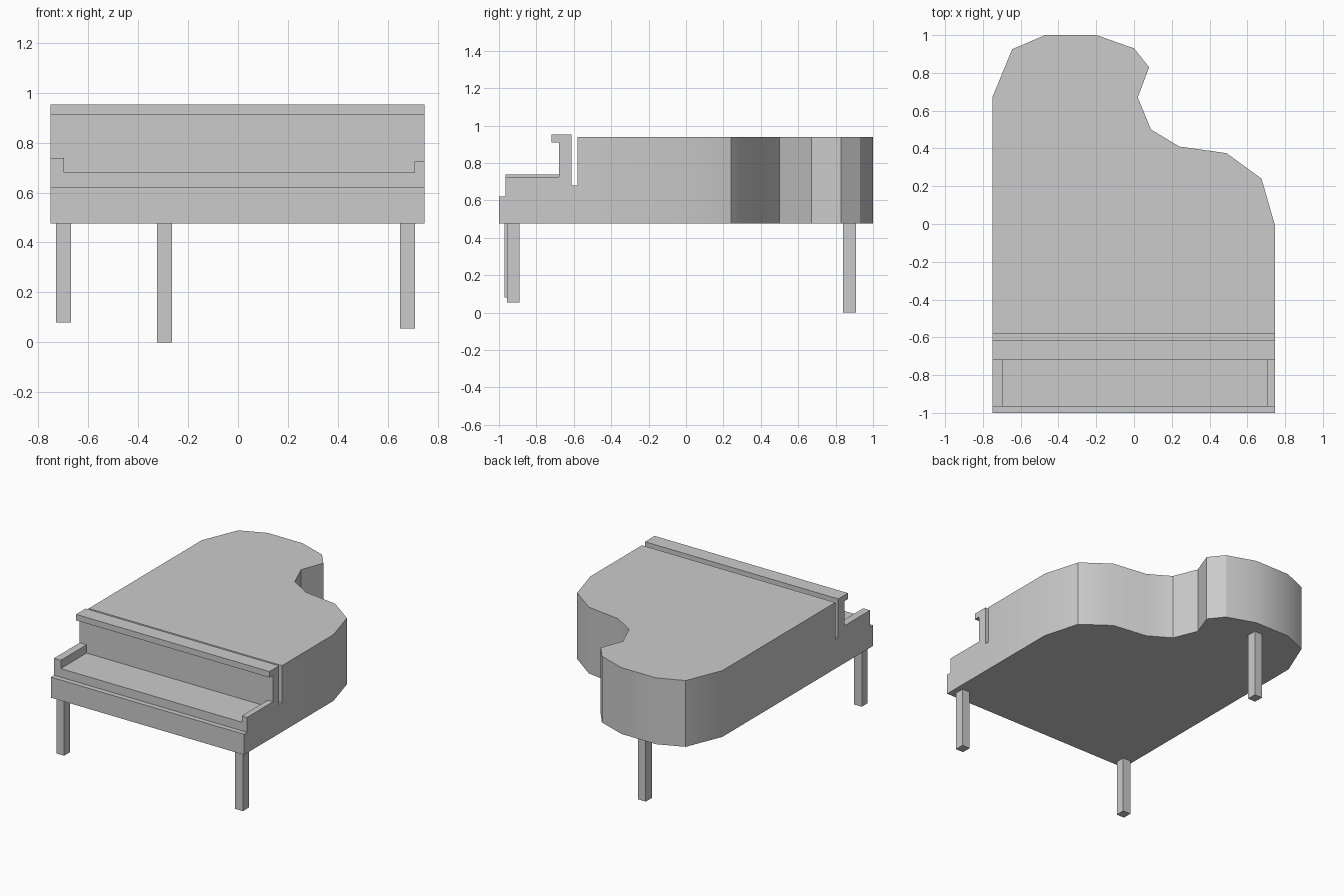
import bpy, bmesh, math
from mathutils import Vector

cube = bpy.data.objects.get("Cube")
if cube:
    bpy.data.objects.remove(cube, do_unlink=True)

# Single flat colour
grey = bpy.data.materials.new("plain_grey")
grey.use_nodes = True
colour = (0.6, 0.6, 0.6, 1)
grey.diffuse_color = colour
grey.node_tree.nodes["Principled BSDF"].inputs["Base Color"].default_value = colour


def prism(name, points, offset):
    """Extrude a closed 3D outline along offset into a solid."""
    bm = bmesh.new()
    face = bm.faces.new([bm.verts.new(p) for p in points])
    ext = bmesh.ops.extrude_face_region(bm, geom=[face], use_keep_orig=True)
    moved = [v for v in ext["geom"] if isinstance(v, bmesh.types.BMVert)]
    bmesh.ops.translate(bm, verts=moved, vec=Vector(offset))
    bmesh.ops.recalc_face_normals(bm, faces=bm.faces)
    mesh = bpy.data.meshes.new(name)
    bm.to_mesh(mesh)
    bm.free()
    mesh.materials.append(grey)
    mesh.shade_smooth()
    mesh.set_sharp_from_angle(angle=math.radians(30))
    obj = bpy.data.objects.new(name, mesh)
    bpy.context.collection.objects.link(obj)
    return obj


def box(name, x0, x1, y0, y1, z0, z1):
    base = [(x0, y0, z0), (x1, y0, z0), (x1, y1, z0), (x0, y1, z0)]
    return prism(name, base, (0, 0, z1 - z0))


LEFT, RIGHT = 0.747, -0.75      # side planes of the case
BOTTOM, TOP = 0.476, 0.94       # height range of the case
SPLIT = -0.58                   # where the body meets the keyboard part

# Curved body with closed lid
outline = [(RIGHT, SPLIT), (LEFT, SPLIT), (LEFT, -0.01), (0.675, 0.24),
           (0.49, 0.375), (0.24, 0.41), (0.09, 0.5), (0.02, 0.67),
           (0.08, 0.83), (0.0, 0.93), (-0.2, 1), (-0.47, 1),
           (-0.645, 0.925), (RIGHT, 0.67)]
prism("body", [(x, y, BOTTOM) for x, y in outline], (0, 0, TOP - BOTTOM))

# Keyboard shelf, upright fallboard and its lip, as one side profile
profile = [(-1, BOTTOM), (-1, 0.62), (-0.965, 0.62), (-0.965, 0.68),
           (-0.68, 0.68), (-0.68, 0.91), (-0.72, 0.91), (-0.72, 0.952),
           (-0.613, 0.952), (-0.613, 0.68), (SPLIT, 0.68), (SPLIT, BOTTOM)]
prism("keyboard_case", [(RIGHT, y, z) for y, z in profile], (LEFT - RIGHT, 0, 0))

# Cheek blocks at both ends of the keyboard
box("right_cheek", RIGHT, -0.697, -0.965, -0.68, 0.68, 0.738)
box("left_cheek", 0.706, LEFT, -0.965, -0.68, 0.68, 0.725)

# Legs
box("front_right_leg", -0.728, -0.668, -0.97, -0.905, 0.08, BOTTOM)
box("front_left_leg", 0.648, 0.708, -0.957, -0.89, 0.055, BOTTOM)
box("back_leg", -0.324, -0.264, 0.84, 0.908, 0, BOTTOM)
